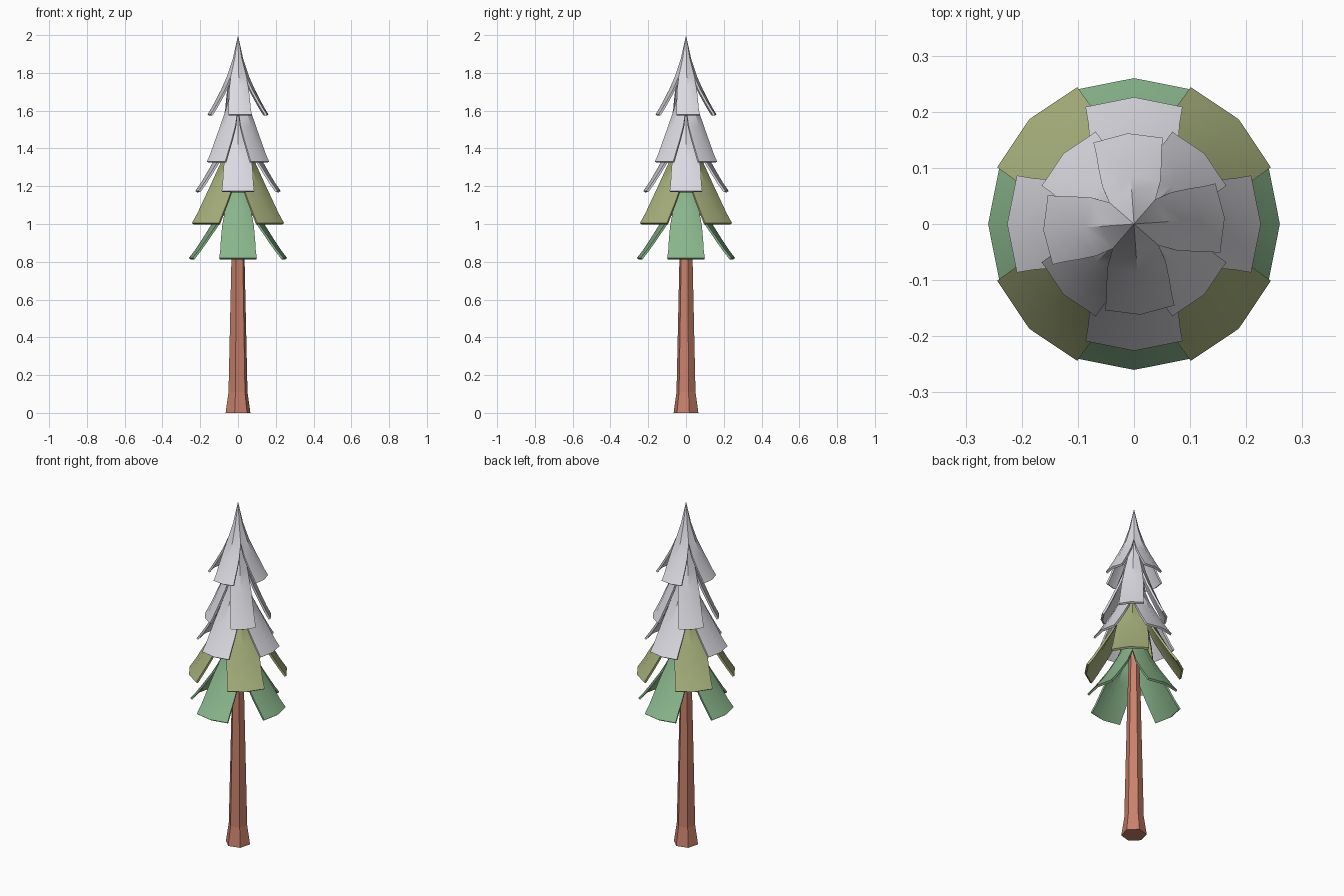
import bpy, bmesh, math

if "Cube" in bpy.data.objects:
    bpy.data.objects.remove(bpy.data.objects["Cube"])


def material(name, rgb):
    m = bpy.data.materials.new(name)
    m.diffuse_color = (*rgb, 1)
    m.use_nodes = True
    m.node_tree.nodes["Principled BSDF"].inputs["Base Color"].default_value = m.diffuse_color
    return m


SNOW = material("snow grey", (0.70, 0.70, 0.75))
OLIVE = material("olive green", (0.38, 0.43, 0.20))
GREEN = material("soft green", (0.25, 0.46, 0.26))
BARK = material("red bark", (0.58, 0.22, 0.15))


def make_object(name, bm, mat):
    bmesh.ops.remove_doubles(bm, verts=bm.verts, dist=0.0005)
    bmesh.ops.recalc_face_normals(bm, faces=bm.faces)
    mesh = bpy.data.meshes.new(name)
    bm.to_mesh(mesh)
    bm.free()
    ob = bpy.data.objects.new(name, mesh)
    bpy.context.collection.objects.link(ob)
    mesh.materials.append(mat)
    return ob


# Flared bough profile: (height fraction, radius fraction, half angle of a flap)
PROFILE = [(0, 1, 22.5), (0.08, 0.87, 24.5), (0.18, 0.73, 28.5), (0.32, 0.545, 36),
           (0.48, 0.36, 45), (0.70, 0.17, 45), (1, 0, 45)]


def bough_tier(name, z, height, radius, turn, mat):
    """Cone split into four flaps that join near the tip."""
    bm = bmesh.new()
    for k in range(4):
        rows = []
        for t, r, half in PROFILE:
            row = []
            for s in (-1, 0, 1):
                a = math.radians(turn + 90 * k + s * half)
                row.append(bm.verts.new((radius * r * math.cos(a),
                                         radius * r * math.sin(a), z + t * height)))
            rows.append(row)
        for lo, hi in zip(rows, rows[1:]):
            for i in range(2):
                if hi is rows[-1]:
                    bm.faces.new((lo[i], lo[i + 1], hi[0 if i == 0 else 2]))
                else:
                    bm.faces.new((lo[i], lo[i + 1], hi[i + 1], hi[i]))
    ob = make_object(name, bm, mat)
    # Make sure the faces point outwards, then thicken inwards
    if sum(p.normal.z * p.area for p in ob.data.polygons) < 0:
        ob.data.flip_normals()
    sol = ob.modifiers.new("thickness", 'SOLIDIFY')
    sol.thickness = 0.012
    sol.offset = -1
    bpy.context.view_layer.objects.active = ob
    ob.select_set(True)
    bpy.ops.object.modifier_apply(modifier="thickness")
    bpy.ops.object.shade_smooth_by_angle(angle=math.radians(35))
    ob.select_set(False)
    return ob


bough_tier("lowest_boughs", 0.82, 0.55, 0.26, 0, GREEN)
bough_tier("lower_boughs", 1.005, 0.65, 0.264, 45, OLIVE)
bough_tier("middle_boughs", 1.175, 0.53, 0.226, 0, SNOW)
bough_tier("upper_boughs", 1.33, 0.58, 0.178, 45, SNOW)
bough_tier("top_boughs", 1.58, 0.42, 0.162, 4, SNOW)

# Six-sided trunk with a small root flare
bm = bmesh.new()
rings = []
for z, r in [(0, 0.068), (0.11, 0.052), (0.82, 0.036), (1.6, 0.012)]:
    rings.append([bm.verts.new((r * math.cos(math.radians(60 * i + 15)),
                                r * math.sin(math.radians(60 * i + 15)), z))
                  for i in range(6)])
for lo, hi in zip(rings, rings[1:]):
    for i in range(6):
        j = (i + 1) % 6
        bm.faces.new((lo[i], lo[j], hi[j], hi[i]))
bm.faces.new(rings[0][::-1])
bm.faces.new(rings[-1])
make_object("trunk", bm, BARK)
